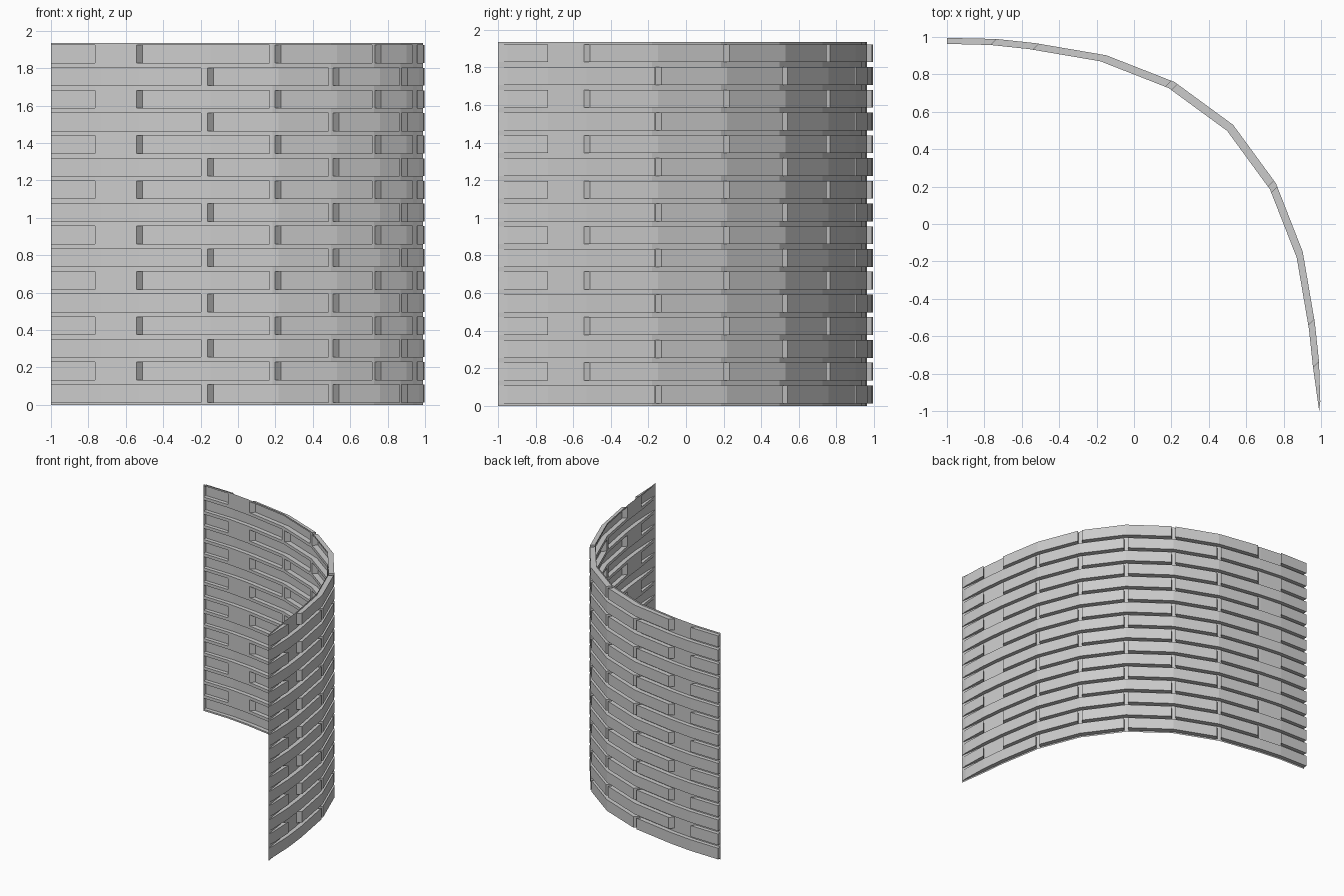
import bpy, bmesh, math
from mathutils import Vector

if "Cube" in bpy.data.objects:
    bpy.data.objects.remove(bpy.data.objects["Cube"])

# Plan of the thin curved sheet; it mirrors across the diagonal
half = [(-0.765, 0.957), (-0.56, 0.935), (-0.18, 0.87), (0.185, 0.727)]
path = [(-1, 0.963)] + half + [(0.498, 0.498)] + [(y, x) for x, y in reversed(half)] + [(0.99, -1)]
path = [Vector(p) for p in path]
LAST = len(path) - 1
ROWS, PITCH, MARGIN, GAP = 16, 0.121, 0.013, 0.045

# Bricks are pushed out diagonally, except at the two free ends
push = [Vector((0.032, 0.032)) for _ in path]
push[0], push[-1] = Vector((0, 0.032)), Vector((0.006, 0.05))

long_row = [(0, 3 - GAP), (3 + GAP, 5 - GAP), (5 + GAP, 7 - GAP), (7 + GAP, LAST)]
short_row = [(0, 1), (2 + GAP, 4 - GAP), (4 + GAP, 6 - GAP), (6 + GAP, 8 - GAP), (9, LAST)]


def point(t, out):
    i = min(int(t), LAST - 1)
    f = t - i
    p = path[i].lerp(path[i + 1], f)
    if out:
        # constant push inside, blended only at whole end stations
        p = p + (push[0] if t == 0 else push[-1] if t == LAST else push[1])
    return p


bm = bmesh.new()


def quad(*corners):
    bm.faces.new([bm.verts.new((*point(t, out), z)) for t, z, out in corners])


def strip(stops, z0, z1, out):
    for a, b in zip(stops, stops[1:]):
        quad((a, z0, out), (b, z0, out), (b, z1, out), (a, z1, out))


def stations(a, b):
    return [a] + [i for i in range(LAST + 1) if a < i < b] + [b]


for r in range(ROWS):
    base = r * PITCH
    z0, z1 = base + MARGIN, base + PITCH - MARGIN
    bricks = short_row if r % 2 else long_row
    # mortar bed joints below and above the bricks
    allstops = sorted(set(range(LAST + 1)) | {t for b in bricks for t in b})
    strip(allstops, base, z0, False)
    strip(allstops, z1, base + PITCH, False)
    # mortar between bricks
    for (_, a), (b, _) in zip(bricks, bricks[1:]):
        strip(stations(a, b), z0, z1, False)
    # raised hollow bricks
    for a, b in bricks:
        stops = stations(a, b)
        strip(stops, z0, z1, True)
        for s, e in zip(stops, stops[1:]):
            quad((s, z0, False), (e, z0, False), (e, z0, True), (s, z0, True))
            quad((s, z1, True), (e, z1, True), (e, z1, False), (s, z1, False))
        quad((a, z0, False), (a, z0, True), (a, z1, True), (a, z1, False))
        quad((b, z0, True), (b, z0, False), (b, z1, False), (b, z1, True))

bmesh.ops.remove_doubles(bm, verts=bm.verts, dist=0.0005)
bmesh.ops.recalc_face_normals(bm, faces=bm.faces)
# make the convex side the outside
if sum(f.normal.x + f.normal.y for f in bm.faces) < 0:
    bmesh.ops.reverse_faces(bm, faces=bm.faces)
mesh = bpy.data.meshes.new("curved_brick_wall")
bm.to_mesh(mesh)
bm.free()
bpy.context.collection.objects.link(bpy.data.objects.new("curved_brick_wall", mesh))
